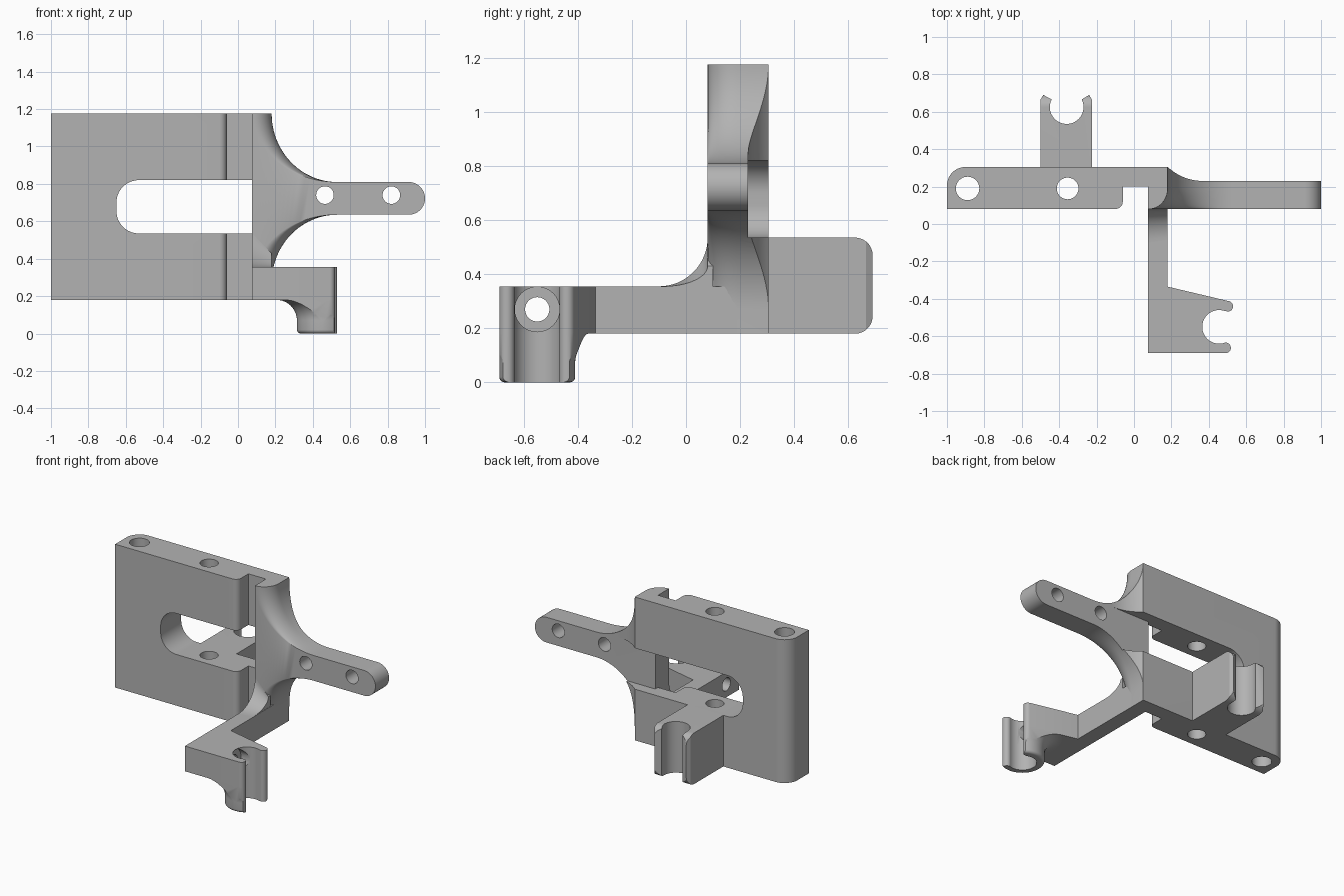
import bpy, bmesh, math

if "Cube" in bpy.data.objects:
    bpy.data.objects.remove(bpy.data.objects["Cube"])

grey = bpy.data.materials.new("plain grey")
grey.diffuse_color = (0.45, 0.45, 0.45, 1)
grey.use_nodes = True
grey.node_tree.nodes["Principled BSDF"].inputs["Base Color"].default_value = grey.diffuse_color


def arc(cx, cy, rx, ry, a0, a1, n=16):
    """Points along an elliptical arc, angles in degrees."""
    out = []
    for i in range(n + 1):
        a = math.radians(a0 + (a1 - a0) * i / n)
        out.append((cx + rx * math.cos(a), cy + ry * math.sin(a)))
    return out


def loft(name, rings):
    """Solid skinned through rings of equal point count."""
    bm = bmesh.new()
    vs = [[bm.verts.new(p) for p in r] for r in rings]
    n = len(vs[0])
    for a, b in zip(vs, vs[1:]):
        for i in range(n):
            j = (i + 1) % n
            bm.faces.new((a[i], a[j], b[j], b[i]))
    bm.faces.new(vs[0][::-1])
    bm.faces.new(vs[-1])
    bmesh.ops.recalc_face_normals(bm, faces=bm.faces)
    me = bpy.data.meshes.new(name)
    bm.to_mesh(me)
    bm.free()
    ob = bpy.data.objects.new(name, me)
    bpy.context.collection.objects.link(ob)
    me.materials.append(grey)
    return ob


def prism(name, pts, axis, lo, hi):
    """Extrude a 2D profile along x, y or z."""
    put = {"x": lambda u, v, w: (w, u, v),
           "y": lambda u, v, w: (u, w, v),
           "z": lambda u, v, w: (u, v, w)}[axis]
    return loft(name, [[put(u, v, w) for u, v in pts] for w in (lo, hi)])


def rod(u, v, r, axis, lo, hi):
    return prism("cutter", arc(u, v, r, r, 0, 348.75, 31), axis, lo, hi)


def boolean(ob, cutter, op="DIFFERENCE"):
    m = ob.modifiers.new("cut", "BOOLEAN")
    m.operation, m.object, m.solver = op, cutter, "EXACT"
    bpy.context.view_layer.objects.active = ob
    bpy.ops.object.modifier_apply(modifier=m.name)
    bpy.data.objects.remove(cutter)


# mounting plate with a rounded back edge and a thin neck
plate = prism("mounting_plate",
              [(-1, 0.08)] + arc(-0.10, 0.12, 0.04, 0.04, -90, 0, 8)
              + [(-0.06, 0.2), (0.1, 0.2), (0.1, 0.305)]
              + arc(-0.9, 0.205, 0.1, 0.1, 90, 180), "z", 0.18, 1.175)


def slot(y0):
    return prism("slot_cutter", [(1.2, 0.535), (1.2, 0.82)]
                 + arc(-0.53, 0.70, 0.12, 0.12, 90, 180)
                 + arc(-0.53, 0.655, 0.12, 0.12, 180, 270), "y", y0, 0.5)


boolean(plate, slot(-0.1))
for hx, hr in ((-0.89, 0.063), (-0.355, 0.058)):
    boolean(plate, rod(hx, 0.19, hr, "z", 0, 1.4))

# side arm flaring into the column, front edge of the flare rolled back
rings = []
for y in [0.08 + 0.11 * (1 - math.cos(math.radians(a))) for a in range(0, 91, 9)] + [0.305]:
    t = min(1, max(0, (0.19 - y) / 0.11))
    d = 0.1 * (1 - math.sqrt(1 - t * t))
    prof = [(0.075, 0.18), (0.075, 1.175)]
    prof += arc(0.53, 1.175, 0.35 + d, 0.365, 180, 270, 24)
    prof += arc(0.9125, 0.7225, 0.0875, 0.0875, 90, -90, 20)
    prof += arc(0.53, 0.27, 0.35 + d, 0.365, 90, 180, 24)
    prof += [(0.18 - d, 0.18)]
    rings.append([(x, y, z) for x, z in prof])
arm = loft("side_arm", rings)

# hollow behind the arm, blending from the plate back to the thin arm
a0 = 180 + math.degrees(math.asin((0.278 - 0.075) / 0.278))
boolean(arm, prism("back_cutter", [(0.18, 0.5)] + arc(0.37, 0.508, 0.278, 0.278, a0, 270)
                   + [(1.2, 0.23), (1.2, 0.5)], "z", 0, 1.4))
boolean(arm, slot(0.23))
for hx in (0.465, 0.82):
    boolean(arm, rod(hx, 0.74, 0.047, "y", -0.1, 0.5))

# rear clip with an open round seat and rounded back corners
clip = prism("rear_clip", [(-0.225, 0.3), (-0.225, 0.665), (-0.24, 0.69), (-0.28, 0.666)]
             + arc(-0.36, 0.625, 0.09, 0.09, 24, -204, 32)
             + [(-0.44, 0.666), (-0.485, 0.69), (-0.5, 0.665), (-0.5, 0.3)],
             "z", 0.18, 0.535)
boolean(clip, prism("corner_shape", [(0.2, 0.18)] + arc(0.625, 0.245, 0.065, 0.065, -90, 0)
                    + arc(0.625, 0.47, 0.065, 0.065, 0, 90) + [(0.2, 0.535)],
                    "x", -0.7, 0), "INTERSECT")

# front bracket ending in an open clip
CX, CY = 0.455, -0.55
lips = (arc(0.490, -0.662, 0.028, 0.028, -90, 100, 12)
        + arc(CX, CY, 0.09, 0.09, -75, -285, 32)
        + arc(0.502, -0.44, 0.028, 0.028, -110, 75, 12))
outline = [(0.075, -0.69)] + lips + [(0.18, -0.335)]
bracket = prism("front_bracket", [(0.075, 0.19)] + outline + [(0.18, 0.19)],
                "z", 0.18, 0.355)
boolean(bracket, rod(CY, 0.27, 0.083, "x", 0.35, 0.455))
boolean(bracket, rod(CY, 0.27, 0.045, "x", 0, 0.7))

# round socket under the clip, flaring up to the bracket
prof = (arc(0.12, 0.02, 0.02, 0.02, -90, 0, 5)
        + arc(0.25, 0.07, 0.11, 0.11, 180, 90, 12) + [(0.25, 0.185)])
socket = loft("clip_socket", [[(CX + x, CY + y, z) for x, y in arc(0, 0, r, r, 0, 354.375, 63)]
                              for r, z in prof])
boolean(socket, prism("outline_shape", outline, "z", -0.1, 0.4), "INTERSECT")

# curved gusset between bracket and column
rings = []
for x, ry, rz in ((0.075, 0.18, 0.18), (0.178, 0.165, 0.075)):
    pts = [(0.1, 0.35)] + arc(0.08 - ry, 0.355 + rz, ry, rz, -90, 0) + [(0.1, 0.355 + rz)]
    rings.append([(x, y, z) for y, z in pts])
gusset = loft("corner_gusset", rings)

# smooth curved walls, crisp edges
for ob in (plate, arm, clip, bracket, socket, gusset):
    bpy.ops.object.select_all(action="DESELECT")
    ob.select_set(True)
    bpy.context.view_layer.objects.active = ob
    bpy.ops.object.shade_smooth_by_angle(angle=math.radians(30))
